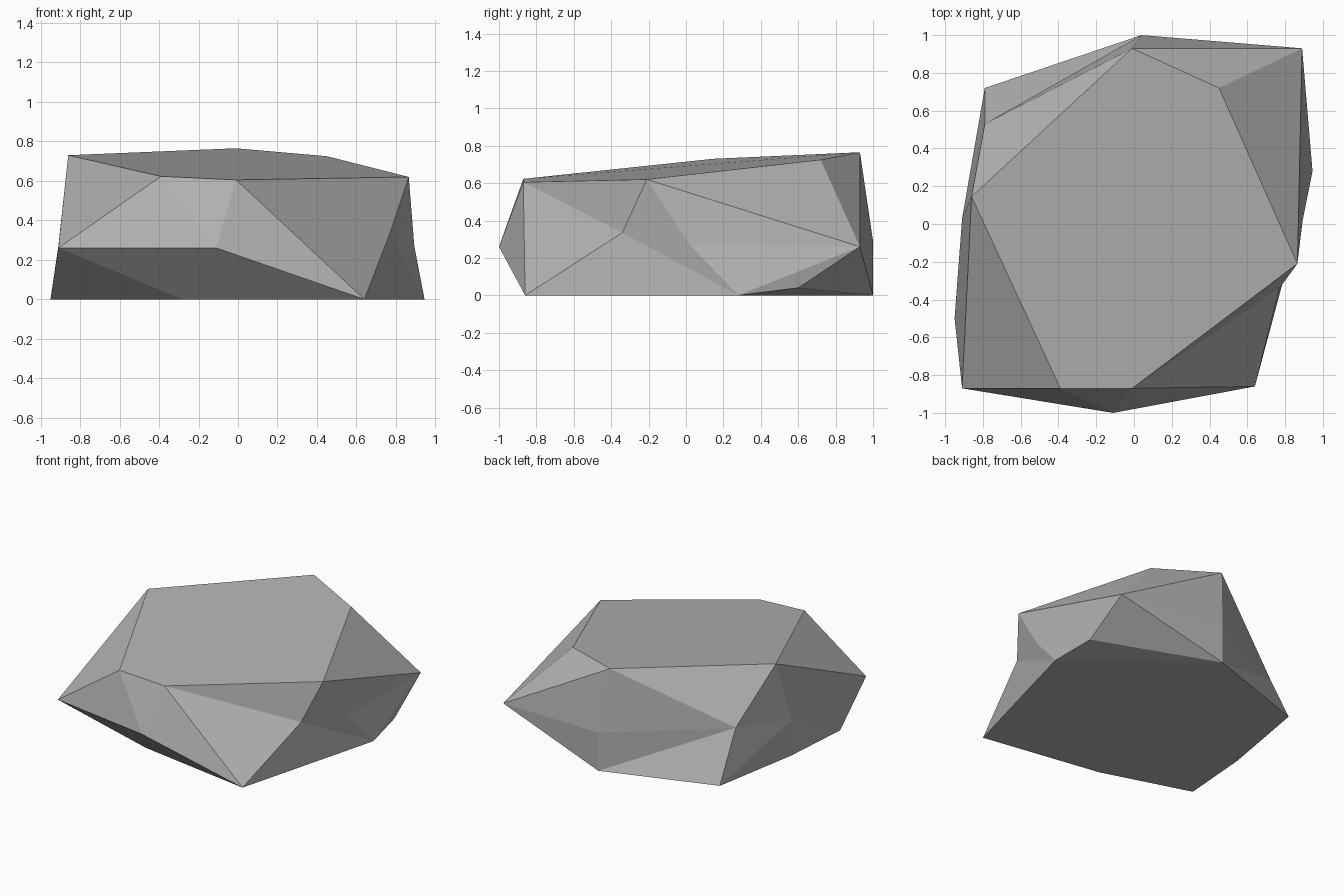
import bpy
import bmesh
import math
from mathutils import Vector

default_cube = bpy.data.objects.get("Cube")
if default_cube:
    bpy.data.objects.remove(default_cube, do_unlink=True)

# Plain stone grey
stone = bpy.data.materials.new("stone_grey")
stone.use_nodes = True
grey = (0.45, 0.45, 0.45, 1.0)
stone.diffuse_color = grey
shader = next(n for n in stone.node_tree.nodes if n.type == "BSDF_PRINCIPLED")
shader.inputs["Base Color"].default_value = grey

# Corners of the sloping top plateau
plateau = [(-.01, .93, .765), (.45, .72, .725), (.865, -.21, .62),
           (-.01, -.87, .605), (-.39, -.87, .623), (-.86, .145, .73)]
# Widest corners around the middle
waist = [(-.91, -.87, .26), (-.11, -1, .26), (.89, .93, .26), (.04, 1, .29)]
# Footprint, with one corner lifted just off the ground
base = [(.64, -.86, 0), (.945, .28, 0), (.9, .6, .04), (.04, 1, 0),
        (-.79, .72, 0), (-.91, .03, 0), (-.95, -.5, 0), (-.28, -.71, 0)]
# Dented corners: place while wrapping the hull, then final place
dents = [((.95, -.65, .335), (.77, -.34, .335)),
         ((.97, .02, .27), (.893, .02, .27)),
         ((-.9, .78, .37), (-.79, .53, .37)),
         ((-1, .03, .27), (-.91, .03, .27))]

# Wrap a faceted skin around the corners
bm = bmesh.new()
for corner in plateau + waist + base:
    bm.verts.new(corner)
dent_verts = [(bm.verts.new(outer), Vector(inner)) for outer, inner in dents]
bmesh.ops.convex_hull(bm, input=list(bm.verts))

# Press the dented corners into the skin
for vert, inner in dent_verts:
    if vert.is_valid:
        vert.co = inner
loose = [v for v in bm.verts if not v.link_faces]
bmesh.ops.delete(bm, geom=loose, context="VERTS")

# Merge nearly level facets into clean flat planes
bmesh.ops.dissolve_limit(bm, angle_limit=math.radians(2.5),
                         verts=list(bm.verts), edges=list(bm.edges))
bmesh.ops.recalc_face_normals(bm, faces=list(bm.faces))

mesh = bpy.data.meshes.new("rock")
bm.to_mesh(mesh)
bm.free()
mesh.materials.append(stone)
rock = bpy.data.objects.new("rock", mesh)
bpy.context.collection.objects.link(rock)
